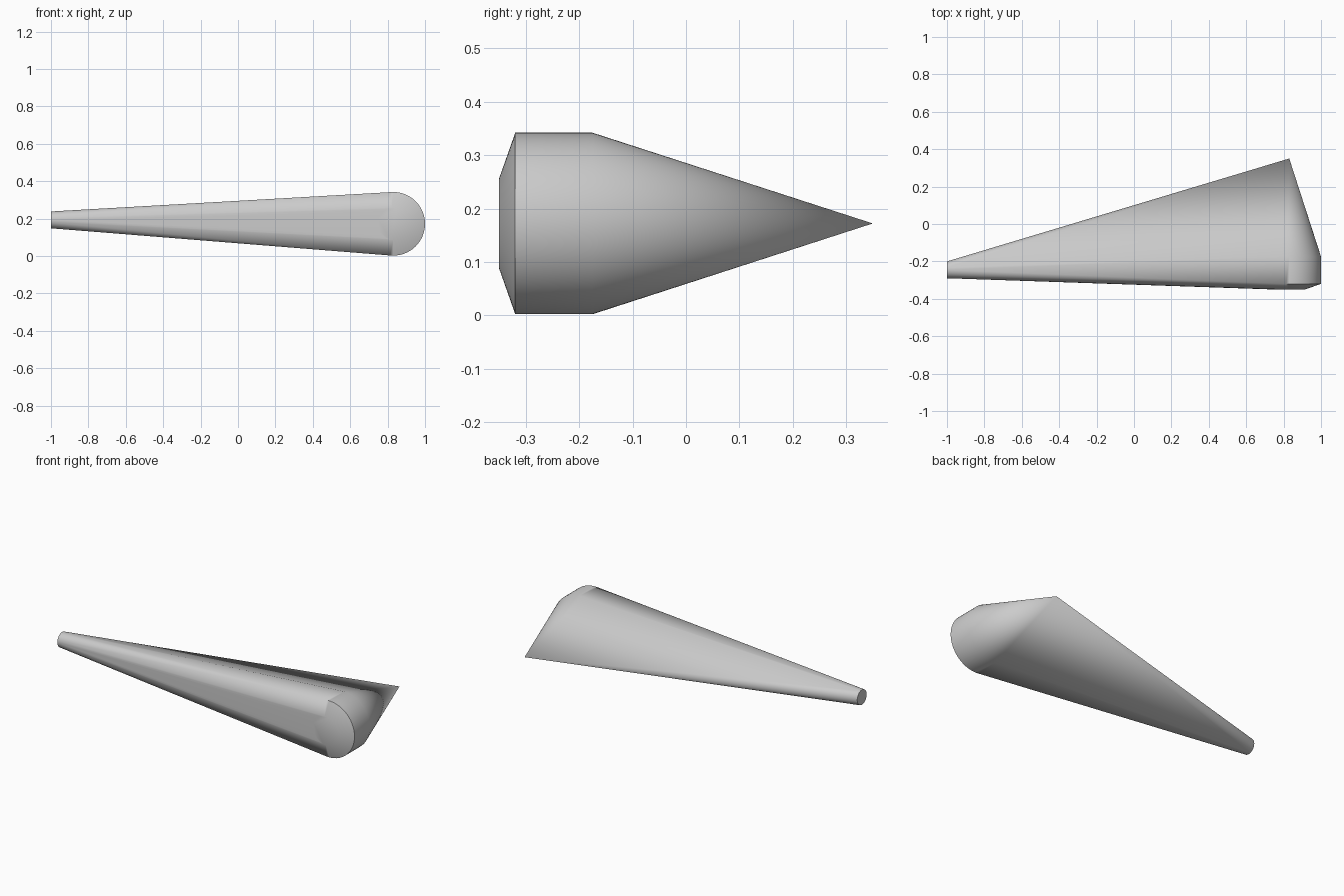
import bpy, bmesh
from math import cos, sin, tau, radians

default_cube = bpy.data.objects.get("Cube")
if default_cube:
    bpy.data.objects.remove(default_cube, do_unlink=True)

SIDES = 64
CX, CZ, R = 0.83, 0.172, 0.17

grey = bpy.data.materials.new("plain grey")
grey.use_nodes = True
colour = (0.6, 0.6, 0.6, 1)
grey.diffuse_color = colour
grey.node_tree.nodes["Principled BSDF"].inputs["Base Color"].default_value = colour


def ring(bm, centre, radius, axis):
    """Circle of points around the given axis."""
    x, y, z = centre
    for i in range(SIDES):
        u, v = radius * cos(tau * i / SIDES), radius * sin(tau * i / SIDES)
        bm.verts.new((x + u, y, z + v) if axis == "y" else (x, y + u, z + v))


bm = bmesh.new()
# Broad rounded end: chamfered front disc, short drum, pointed back
ring(bm, (CX, -0.35, CZ), R / 2, "y")
ring(bm, (CX, -0.32, CZ), R, "y")
ring(bm, (CX, -0.175, CZ), R, "y")
bm.verts.new((CX, 0.35, CZ))
# Small round tip at the far end
ring(bm, (-1, -0.245, 0.193), 0.045, "x")
# Taut skin over all the sections
hull = bmesh.ops.convex_hull(bm, input=bm.verts)
loose = [v for v in bm.verts if not v.link_faces]
bmesh.ops.delete(bm, geom=loose, context="VERTS")
bmesh.ops.dissolve_limit(bm, angle_limit=radians(0.2), verts=bm.verts, edges=bm.edges)
bmesh.ops.recalc_face_normals(bm, faces=bm.faces)

mesh = bpy.data.meshes.new("tapered_fin")
bm.to_mesh(mesh)
bm.free()
mesh.materials.append(grey)
fin = bpy.data.objects.new("tapered_fin", mesh)
bpy.context.collection.objects.link(fin)

bpy.context.view_layer.objects.active = fin
fin.select_set(True)
bpy.ops.object.shade_smooth_by_angle(angle=radians(30))
